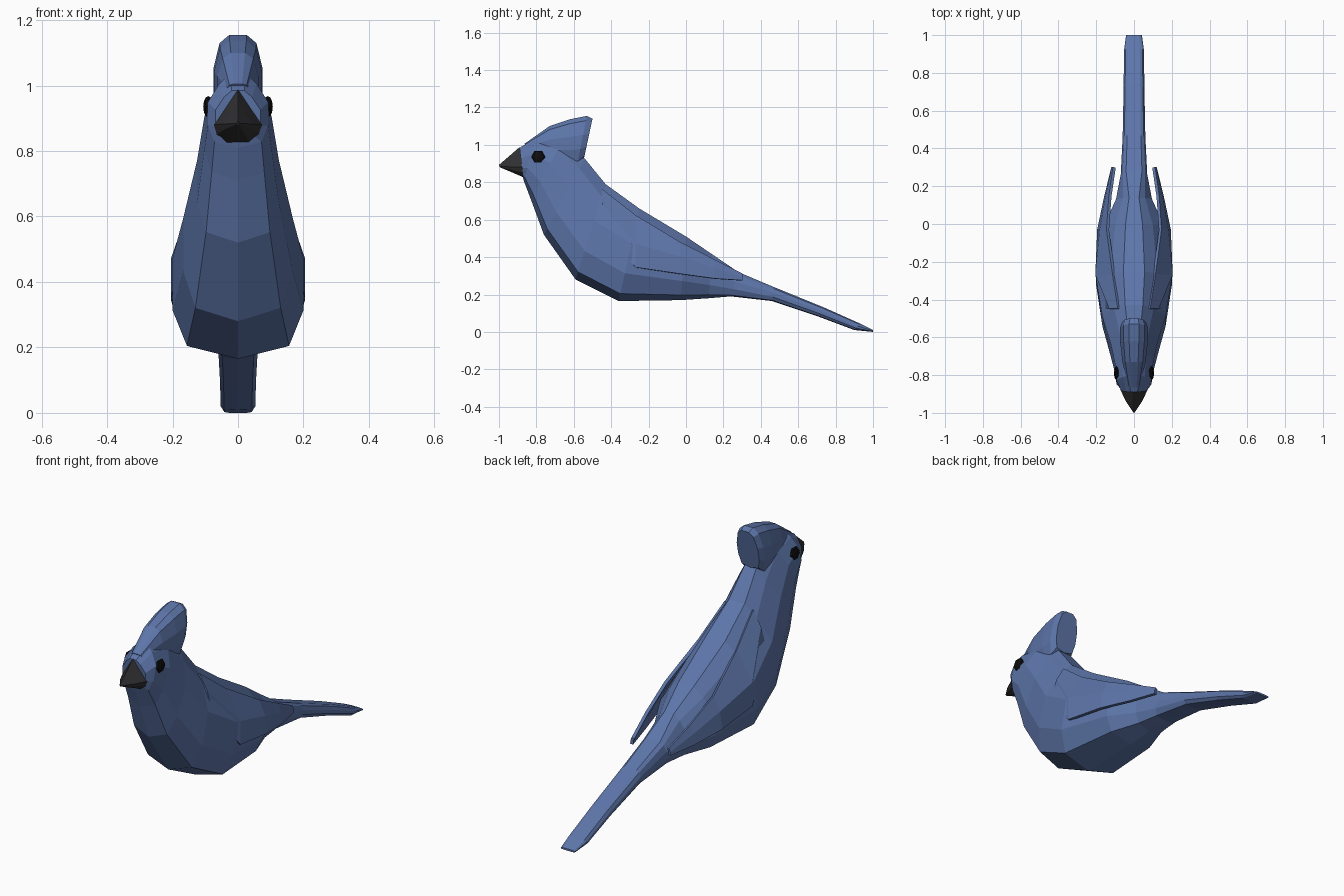
import bpy, bmesh
from math import pi
from mathutils import Matrix

if "Cube" in bpy.data.objects:
    bpy.data.objects.remove(bpy.data.objects["Cube"])


def material(name, rgb):
    m = bpy.data.materials.new(name)
    m.diffuse_color = (*rgb, 1)
    m.use_nodes = True
    m.node_tree.nodes["Principled BSDF"].inputs["Base Color"].default_value = m.diffuse_color
    return m


BLUE = material("blue_feathers", (0.11, 0.18, 0.40))
DARK = material("dark_horn", (0.03, 0.03, 0.033))
BLACK = material("eye_black", (0.004, 0.004, 0.004))


def finish(bm, name, mat):
    bmesh.ops.remove_doubles(bm, verts=bm.verts, dist=0.0005)
    bmesh.ops.recalc_face_normals(bm, faces=bm.faces)
    me = bpy.data.meshes.new(name)
    bm.to_mesh(me)
    bm.free()
    ob = bpy.data.objects.new(name, me)
    me.materials.append(mat)
    bpy.context.collection.objects.link(ob)
    return ob


def loft(name, mat, rings):
    """Ring: top y, top z, bottom y, bottom z, half width, half profile.
    Profile pairs are (width factor, fraction from top to bottom)."""
    bm = bmesh.new()
    loops = []
    for ty, tz, by, bz, w, prof in rings:
        pts = prof + [(-x, t) for x, t in reversed(prof)]
        loops.append([bm.verts.new((x * w, ty + (by - ty) * t, tz + (bz - tz) * t))
                      for x, t in pts])
    for a, b in zip(loops, loops[1:]):
        n = len(a)
        for i in range(n):
            j = (i + 1) % n
            bm.faces.new((a[i], a[j], b[j], b[i]))
    bm.faces.new(loops[0])
    bm.faces.new(loops[-1])
    return finish(bm, name, mat)


TRUNK = [(.28, 0), (.62, .13), (1, .38), (1, .7), (.78, .92), (0, 1)]
TAIL = [(.6, 0), (.85, .12), (1, .4), (1, .7), (.8, .95), (0, 1)]
CREST = [(.35, 0), (.75, .1), (1, .4), (1, .7), (.8, .95), (0, 1)]
BEAK = [(0, 0), (.5, .33), (1, .66), (.88, .84), (.45, 1)]

# Head, body and tail in one skin
loft("body", BLUE, [
    (-.89, .985, -.872, .83, .068, TRUNK),
    (-.80, 1.035, -.868, .81, .092, TRUNK),
    (-.66, 1.02, -.83, .71, .103, TRUNK),
    (-.54, .925, -.76, .52, .125, TRUNK),
    (-.43, .79, -.59, .28, .167, TRUNK),
    (-.25, .66, -.36, .165, .20, TRUNK),
    (0, .51, -.03, .17, .16, TRUNK),
    (.14, .415, .12, .18, .095, TRUNK),
    (.28, .32, .24, .19, .070, TAIL),
    (.47, .24, .46, .165, .060, TAIL),
    (.74, .13, .70, .085, .055, TAIL),
    (.93, .045, .90, .01, .053, TAIL),
    (1.0, .01, 1.0, 0, .042, TAIL),
])

# Swept-back crest
loft("crest", BLUE, [
    (-.865, 1.005, -.84, .97, .035, CREST),
    (-.73, 1.10, -.72, .92, .062, CREST),
    (-.62, 1.137, -.63, .90, .073, CREST),
    (-.53, 1.155, -.58, .90, .075, CREST),
    (-.50, 1.14, -.545, .93, .062, CREST),
])

# Beak
loft("beak", DARK, [
    (-.89, .988, -.865, .825, .074, BEAK),
    (-.945, .94, -.93, .853, .045, BEAK),
    (-1.0, .893, -.995, .88, .004, BEAK),
])

# Folded wings: thin sheets leaving the body towards the tips
WING = [
    (-.45, (.085, .76), (.13, .68), (.165, .56)),
    (-.27, (.113, .62), (.203, .47), (.203, .345)),
    (-.03, (.145, .475), (.18, .40), (.193, .31)),
    (.15, (.132, .385), (.148, .34), (.155, .285)),
    (.30, (.110, .31), (.117, .292), (.118, .275)),
]
for side, s in (("left", -1), ("right", 1)):
    bm = bmesh.new()
    rows = [[bm.verts.new((s * (x - .006), y, z)) for x, z in pts] for y, *pts in WING]
    for a, b in zip(rows, rows[1:]):
        for i in range(2):
            bm.faces.new((a[i], a[i + 1], b[i + 1], b[i]))
    wing = finish(bm, side + "_wing", BLUE)
    sol = wing.modifiers.new("thickness", "SOLIDIFY")
    sol.thickness, sol.offset = .016, 0

    # Eye: flattened six-sided bead
    bm = bmesh.new()
    bmesh.ops.create_uvsphere(bm, u_segments=6, v_segments=6, radius=.038)
    bm.transform(Matrix.Translation((s * .091, -.79, .935))
                 @ Matrix.Diagonal((.4, 1, 1, 1)) @ Matrix.Rotation(pi / 2, 4, 'Y'))
    finish(bm, side + "_eye", BLACK)
